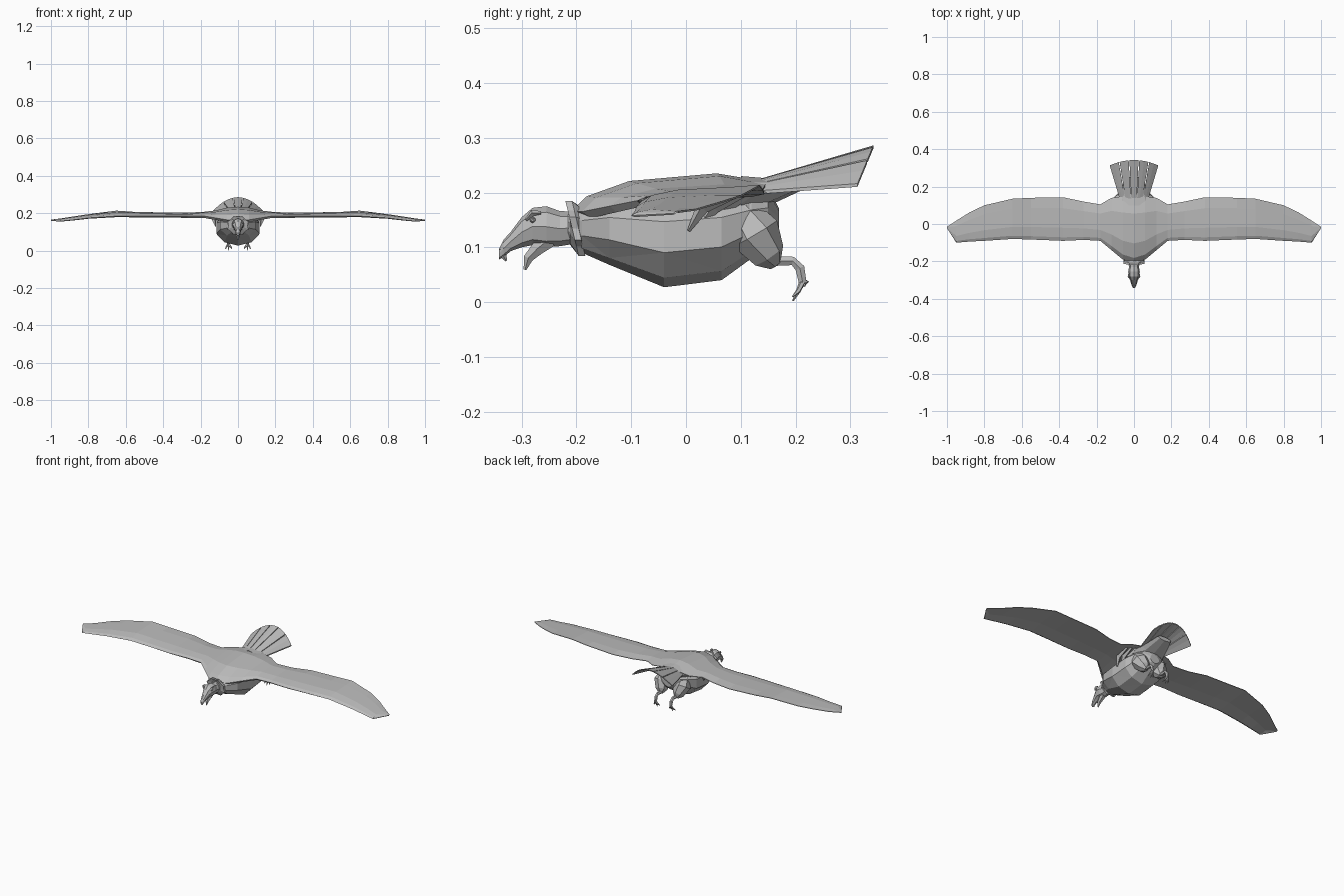
import bpy
import bmesh
import math
from mathutils import Vector

default_cube = bpy.data.objects.get("Cube")
if default_cube:
    bpy.data.objects.remove(default_cube, do_unlink=True)

# One plain colour for the whole bird
plumage = bpy.data.materials.new("plain_grey")
plumage.use_nodes = True
grey = (0.5, 0.5, 0.5, 1)
plumage.diffuse_color = grey
plumage.node_tree.nodes["Principled BSDF"].inputs["Base Color"].default_value = grey


def finish(name, bm, mirrored=False):
    """Turn a bmesh into a flat shaded object, optionally mirrored across x."""
    bmesh.ops.remove_doubles(bm, verts=bm.verts, dist=0.0001)
    bmesh.ops.recalc_face_normals(bm, faces=bm.faces)
    mesh = bpy.data.meshes.new(name)
    bm.to_mesh(mesh)
    bm.free()
    mesh.materials.append(plumage)
    part = bpy.data.objects.new(name, mesh)
    bpy.context.collection.objects.link(part)
    if mirrored:
        part.modifiers.new("both_sides", "MIRROR").use_clip = True
    return part


def add_loft(bm, rings, cap_start=True, cap_end=True):
    """Skin a series of closed rings that have equal point counts."""
    loops = [[bm.verts.new(point) for point in ring] for ring in rings]
    for near, far in zip(loops, loops[1:]):
        for i in range(len(near)):
            j = (i + 1) % len(near)
            bm.faces.new((near[i], near[j], far[j], far[i]))
    if cap_start:
        bm.faces.new(loops[0])
    if cap_end:
        bm.faces.new(loops[-1])


def oval(y, low, high, half_width, sides=10, lean=0.0):
    """Upright cross-section; lean shifts the top of it along y."""
    middle, half = (low + high) / 2, (high - low) / 2
    ring = []
    for i in range(sides):
        a = math.tau * i / sides
        ring.append((half_width * math.sin(a), y + lean * math.cos(a),
                     middle + half * math.cos(a)))
    return ring


def add_limb(bm, path, radii, sides=6):
    """Tapered tube through a few points."""
    path = [Vector(p) for p in path]
    rings = []
    for i, point in enumerate(path):
        along = path[min(i + 1, len(path) - 1)] - path[max(i - 1, 0)]
        turn = along.to_track_quat("Z", "Y")
        rings.append([point + turn @ Vector((radii[i] * math.cos(math.tau * k / sides),
                                             radii[i] * math.sin(math.tau * k / sides), 0))
                      for k in range(sides)])
    add_loft(bm, rings)


# Body: y, bottom, top, half width
body_stations = [
    (-0.215, 0.11, 0.165, 0.03), (-0.19, 0.09, 0.18, 0.06),
    (-0.14, 0.068, 0.2, 0.1), (-0.04, 0.027, 0.21, 0.122),
    (0.065, 0.04, 0.215, 0.12), (0.12, 0.08, 0.215, 0.095),
    (0.15, 0.1, 0.21, 0.07), (0.17, 0.12, 0.17, 0.03),
]
bm = bmesh.new()
add_loft(bm, [oval(*station) for station in body_stations])
bmesh.ops.triangulate(bm, faces=bm.faces, quad_method="SHORT_EDGE")
finish("body", bm)

# Wings with the shared back: x, leading y, trailing y, leading z, crest z, trailing z
wing_stations = [
    (0, -0.21, 0.145, 0.165, 0.235, 0.22), (0.06, -0.19, 0.145, 0.165, 0.23, 0.215),
    (0.12, -0.14, 0.14, 0.175, 0.215, 0.205), (0.18, -0.09, 0.105, 0.185, 0.208, 0.2),
    (0.27, -0.085, 0.12, 0.185, 0.203, 0.195), (0.38, -0.09, 0.143, 0.185, 0.204, 0.2),
    (0.55, -0.083, 0.14, 0.185, 0.207, 0.207), (0.65, -0.08, 0.135, 0.185, 0.21, 0.214),
    (0.8, -0.09, 0.1, 0.175, 0.195, 0.195), (0.88, -0.094, 0.062, 0.165, 0.183, 0.183),
    (0.95, -0.1, 0.018, 0.158, 0.172, 0.17), (1, -0.022, -0.015, 0.162, 0.166, 0.166),
]


def wing_section(x, front, back, z_front, z_crest, z_back):
    chord = back - front
    rise = z_crest - z_front
    depth = 0.012 * (1 - 0.8 * x)
    upper = [(front, z_front), (front + 0.08 * chord, z_front + 0.4 * rise),
             (front + 0.3 * chord, z_front + 0.8 * rise),
             (front + 0.75 * chord, z_crest), (back, z_back)]
    lower = [(back, z_back - 0.003), (front + 0.4 * chord, z_front + 0.6 * rise - depth),
             (front + 0.05 * chord, z_front - depth)]
    return [(x, y, z) for y, z in upper + lower]


bm = bmesh.new()
add_loft(bm, [wing_section(*station) for station in wing_stations], cap_start=False)
finish("wings_and_back", bm, mirrored=True)

# Tail: an arched fan of flat feathers
bm = bmesh.new()
feathers = 5
half_fan = 0.42
for i in range(feathers):
    corners = []
    for edge in (i + 0.04, i + 0.5, i + 0.96):
        spread = edge / feathers * 2 - 1
        corners.append((Vector((0.075 * spread, 0.125, 0.222 - 0.02 * spread ** 2)),
                        Vector((0.132 * spread, 0.342 - 0.03 * spread ** 2,
                                0.286 - 0.072 * spread ** 2))))
    for left, right in zip(corners, corners[1:]):
        shape = (left[0], right[0], right[1], left[1])
        under = Vector((0, 0, -0.006))
        add_loft(bm, [shape, [p + under for p in shape]])
finish("tail_fan", bm)

# Tail root: a wedge joining the rump to the fan
bm = bmesh.new()
add_loft(bm, [oval(0.1, 0.15, 0.23, 0.1, 8), oval(0.16, 0.18, 0.225, 0.075, 8),
              oval(0.25, 0.222, 0.245, 0.045, 8)])
finish("tail_root", bm)

# Pointed feathers that hang under the wing roots
bm = bmesh.new()
for i in range(4):
    x = 0.07 + 0.02 * i
    add_limb(bm, [(x, 0.13 - 0.01 * i, 0.2), (x, 0.09 - 0.02 * i, 0.175),
                  (x - 0.01, 0.05 - 0.015 * i, 0.13)], [0.006, 0.014, 0.003], 4)
finish("flank_feathers", bm, mirrored=True)

# Ruff: a flared collar with a jagged rim
bm = bmesh.new()
inner = oval(-0.212, 0.105, 0.168, 0.035, 16)
outer = oval(-0.208, 0.085, 0.184, 0.055, 16, -0.012)
centre = Vector((0, -0.208, 0.135))
outer = [centre + (Vector(p) - centre) * (1.1 if i % 2 else 0.94)
         for i, p in enumerate(outer)]
back_rim = [Vector(p) + Vector((0, 0.012, 0)) for p in outer]
add_loft(bm, [inner, outer, back_rim, oval(-0.19, 0.105, 0.172, 0.045, 16)])
finish("neck_ruff", bm)

# Head and hooked upper beak: y, bottom, top, half width
head_stations = [
    (-0.195, 0.108, 0.165, 0.032), (-0.23, 0.102, 0.166, 0.027),
    (-0.255, 0.1, 0.175, 0.031), (-0.28, 0.104, 0.172, 0.029),
    (-0.3, 0.1, 0.155, 0.021), (-0.32, 0.093, 0.128, 0.015),
    (-0.333, 0.082, 0.114, 0.011), (-0.341, 0.078, 0.098, 0.005),
]
bm = bmesh.new()
add_loft(bm, [oval(*station, sides=8) for station in head_stations])
add_limb(bm, [(0, -0.332, 0.095), (0, -0.334, 0.085), (0, -0.328, 0.075)],
         [0.01, 0.007, 0.002])
finish("head_and_upper_beak", bm)

# Lower beak, hanging open
bm = bmesh.new()
add_limb(bm, [(0, -0.25, 0.115), (0, -0.272, 0.097), (0, -0.288, 0.08),
              (0, -0.294, 0.059)], [0.018, 0.014, 0.01, 0.003])
finish("lower_beak", bm)

# Brows and eyes
bm = bmesh.new()
add_limb(bm, [(0.022, -0.292, 0.15), (0.028, -0.28, 0.163), (0.027, -0.265, 0.163)],
         [0.003, 0.006, 0.003], 4)
bmesh.ops.create_icosphere(bm, subdivisions=1, radius=0.006)
bmesh.ops.translate(bm, verts=bm.verts[-12:], vec=(0.026, -0.28, 0.15))
finish("brows_and_eyes", bm, mirrored=True)

# Feathered thighs
bm = bmesh.new()
add_limb(bm, [(0.06, 0.1, 0.17), (0.062, 0.125, 0.125), (0.055, 0.15, 0.085),
              (0.05, 0.163, 0.068)], [0.03, 0.048, 0.033, 0.013], 7)
finish("thighs", bm, mirrored=True)

# Shanks
bm = bmesh.new()
add_limb(bm, [(0.05, 0.15, 0.075), (0.05, 0.195, 0.075), (0.05, 0.208, 0.062),
              (0.05, 0.213, 0.036)], [0.011, 0.009, 0.01, 0.008])
finish("shanks", bm, mirrored=True)

# Toes: three forward, one behind
bm = bmesh.new()
for side in (-1, 0, 1):
    add_limb(bm, [(0.05, 0.213, 0.038), (0.05 + 0.012 * side, 0.205, 0.02),
                  (0.05 + 0.017 * side, 0.195, 0.002 + 0.008 * abs(side))],
             [0.006, 0.0045, 0.0015], 5)
add_limb(bm, [(0.05, 0.212, 0.04), (0.05, 0.221, 0.036), (0.05, 0.216, 0.028)],
         [0.005, 0.004, 0.0015], 5)
finish("toes", bm, mirrored=True)
